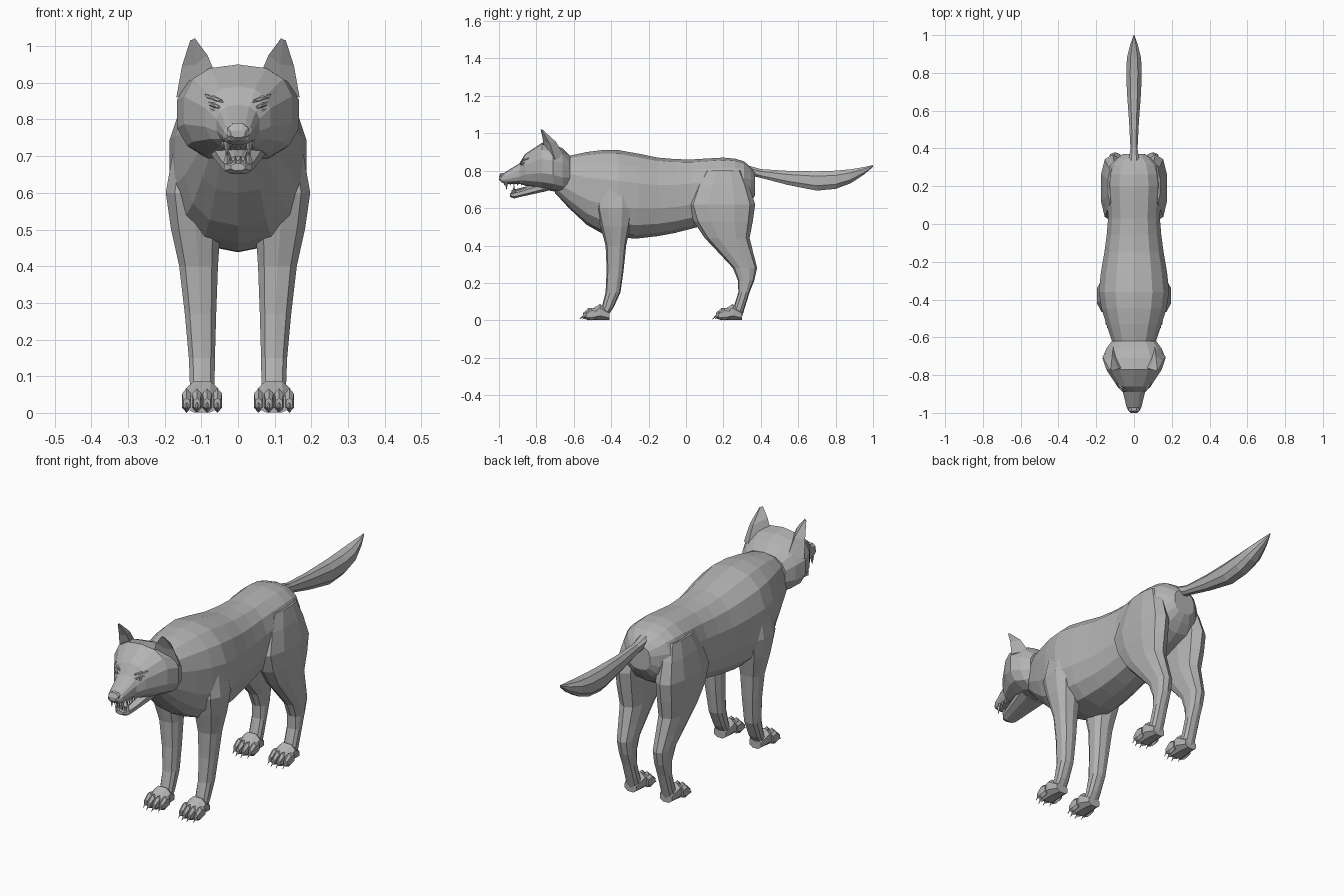
import bpy, bmesh, math
from mathutils import Vector

if "Cube" in bpy.data.objects:
    bpy.data.objects.remove(bpy.data.objects["Cube"])

# One plain fur colour
fur = bpy.data.materials.new("grey_fur")
fur.use_nodes = True
fur.diffuse_color = (.45, .45, .45, 1)
shader = fur.node_tree.nodes["Principled BSDF"]
shader.inputs["Base Color"].default_value = fur.diffuse_color
shader.inputs["Roughness"].default_value = .9


def finish(name, bm, mirror=False):
    """Turn a bmesh into a flat shaded object, mirrored over x if paired."""
    bmesh.ops.recalc_face_normals(bm, faces=bm.faces)
    mesh = bpy.data.meshes.new(name)
    bm.to_mesh(mesh)
    bm.free()
    mesh.materials.append(fur)
    part = bpy.data.objects.new(name, mesh)
    bpy.context.collection.objects.link(part)
    if mirror:
        part.modifiers.new("mirror", 'MIRROR').use_mirror_merge = False


def skin(bm, loops):
    """Bridge closed loops of vertices and cap both ends."""
    for lower, upper in zip(loops, loops[1:]):
        for i in range(len(lower)):
            bm.faces.new((lower[i - 1], lower[i], upper[i], upper[i - 1]))
    bm.faces.new(loops[0])
    bm.faces.new(loops[-1])


def refine(rows):
    """Add one smoothly curved row halfway between each pair of rows."""
    result = [rows[0]]
    for i, (a, b) in enumerate(zip(rows, rows[1:])):
        before = rows[max(i - 1, 0)]
        after = rows[min(i + 2, len(rows) - 1)]
        middle = [(p + q) / 2 + (p + q - o - r) / 16
                  for o, p, q, r in zip(before, a, b, after)]
        result += [middle, b]
    return result


def rounded(value):
    """Push a sine or cosine outwards for a slightly boxy section."""
    return math.copysign(abs(value) ** .8, value)


def add_loft(bm, rows, sides, centre=0, upright=False):
    """Rows of (position, low, high, half width), along y or upright along z."""
    loops = []
    for along, low, high, half in rows:
        # Limbs lean outwards as they thicken
        middle = centre + half / 2 if upright else centre
        loop = []
        for i in range(sides):
            angle = math.tau * (i + .5) / sides
            x = middle + half * rounded(math.cos(angle))
            across = (low + high) / 2 + (high - low) / 2 * rounded(math.sin(angle))
            loop.append(bm.verts.new((x, across, along) if upright else (x, along, across)))
        loops.append(loop)
    skin(bm, loops)


def loft(name, rows, sides=8):
    bm = bmesh.new()
    add_loft(bm, rows, sides)
    finish(name, bm)


def leg(name, rows):
    bm = bmesh.new()
    add_loft(bm, refine(rows), sides=10, centre=.08, upright=True)
    finish(name, bm, mirror=True)


def add_spike(bm, base, direction, radius, sides=4):
    """A small pointed cone growing from base."""
    base, direction = Vector(base), Vector(direction)
    matrix = direction.to_track_quat('Z', 'Y').to_matrix().to_4x4()
    matrix.translation = base + direction / 2
    bmesh.ops.create_cone(bm, cap_ends=True, segments=sides, radius1=radius,
                          radius2=radius / 9, depth=direction.length, matrix=matrix)


# Neck, chest, belly and rump
loft("body", refine([
    (-.7, .68, .86, .09), (-.53, .51, .9, .15), (-.36, .44, .91, .19),
    (-.15, .45, .87, .16), (.03, .49, .86, .14), (.2, .54, .87, .15),
    (.31, .59, .85, .13), (.37, .67, .79, .06)]), sides=14)

# Tail, sagging and then lifted towards its tip
loft("tail", refine([
    (.26, .79, .86, .05), (.4, .76, .81, .02), (.7, .69, .8, .04),
    (.88, .73, .81, .04), (1, .82, .83, 0.002)]))

# Skull with cheek ruff, brow step and muzzle
loft("head", [
    (-.62, .7, .88, .12), (-.66, .68, .92, .15), (-.71, .69, .94, .17),
    (-.77, .7, .95, .15), (-.86, .72, .89, .09), (-.89, .73, .84, .06),
    (-.97, .73, .79, .04), (-.99, .74, .77, .03)], sides=14)
loft("nose", [(-.96, .75, .79, .03), (-.99, .74, .79, .03), (-1, .75, .77, .02)])

# Open lower jaw and tongue
loft("lower_jaw", [(-.74, .69, .75, .08), (-.88, .66, .7, .05),
                   (-.92, .65, .69, .04), (-.94, .66, .68, .02)])
loft("tongue", [(-.8, .7, .73, .03), (-.92, .68, .7, .02)])

# Fangs, then rows of small teeth
bm = bmesh.new()
down, up = Vector((0, 0, -.02)), Vector((0, 0, .02))
add_spike(bm, (.03, -.96, .74), down * 2, radius=.01)
add_spike(bm, (.03, -.92, .68), up * 2, radius=.01)
for i in range(4):
    add_spike(bm, (.04, -.94 + i * .02, .74), down, radius=.007)
for x in (.007, .02):
    add_spike(bm, (x, -.97, .74), down, radius=.006)
    add_spike(bm, (x, -.93, .68), up, radius=.006)
finish("teeth", bm, mirror=True)

# Slanted eyes between brow ridges and lower lids
for name, height, width, depth in (("brows", .857, .03, -.862),
                                   ("eyes", .838, .02, -.872),
                                   ("lower_eyelids", .822, .024, -.87)):
    bm = bmesh.new()
    bmesh.ops.create_icosphere(bm, subdivisions=1, radius=1)
    for v in bm.verts:
        x = v.co.x * width
        v.co = (.065 + x, depth + x * .7 + v.co.y * .012, height + x / 3 + v.co.z * .008)
    finish(name, bm, mirror=True)

# Nostrils
bm = bmesh.new()
add_spike(bm, (.016, -.985, .76), (0, -.014, 0), radius=.008, sides=6)
finish("nostrils", bm, mirror=True)

# Pointed ears: inner edge, hollow front, outer edge and back drawn to a tip
bm = bmesh.new()
tip = Vector((.125, -.78, 1.03))
base = [Vector(corner) for corner in (
    (.06, -.76, .92), (.11, -.73, .87), (.168, -.7, .86), (.11, -.65, .88))]
loops = []
for t in (0, .5, .92):
    loop = []
    for corner in base:
        point = corner.lerp(tip, t ** 1.5)
        point.z = corner.z + (tip.z - corner.z) * t
        loop.append(bm.verts.new(point))
    loops.append(loop)
skin(bm, loops)
finish("ears", bm, mirror=True)

# Front legs from shoulder to ankle
leg("front_legs", [
    (.8, -.44, -.3, .05), (.6, -.48, -.28, .08), (.4, -.43, -.32, .055),
    (.15, -.43, -.35, .037), (.02, -.47, -.42, .035)])

# Hind legs from haunch over the hock to the ankle
leg("hind_legs", [
    (.8, .1, .3, .04), (.62, .01, .37, .065), (.44, .1, .34, .055),
    (.28, .25, .38, .04), (.15, .28, .34, .035), (.02, .23, .3, .035)])

# Paws: a pad with four toes and claws, placed by the heel
for name, heel in (("front_paws", -.41), ("hind_paws", .3)):
    bm = bmesh.new()
    add_loft(bm, [(heel, 0, .05, .035), (heel - .05, 0, .09, .048),
                  (heel - .11, 0, .05, .05)], sides=8, centre=.098)
    for i in range(4):
        x = .056 + i * .028
        # The two middle toes reach further forward
        toe = heel - (.14 if i in (1, 2) else .125)
        add_loft(bm, [(toe + .06, .01, .06, .012), (toe + .03, 0, .067, .014),
                      (toe, .01, .04, .01)], sides=6, centre=x)
        add_spike(bm, (x, toe + .01, .03), (0, -.03, -.024), radius=.007)
    finish(name, bm, mirror=True)
